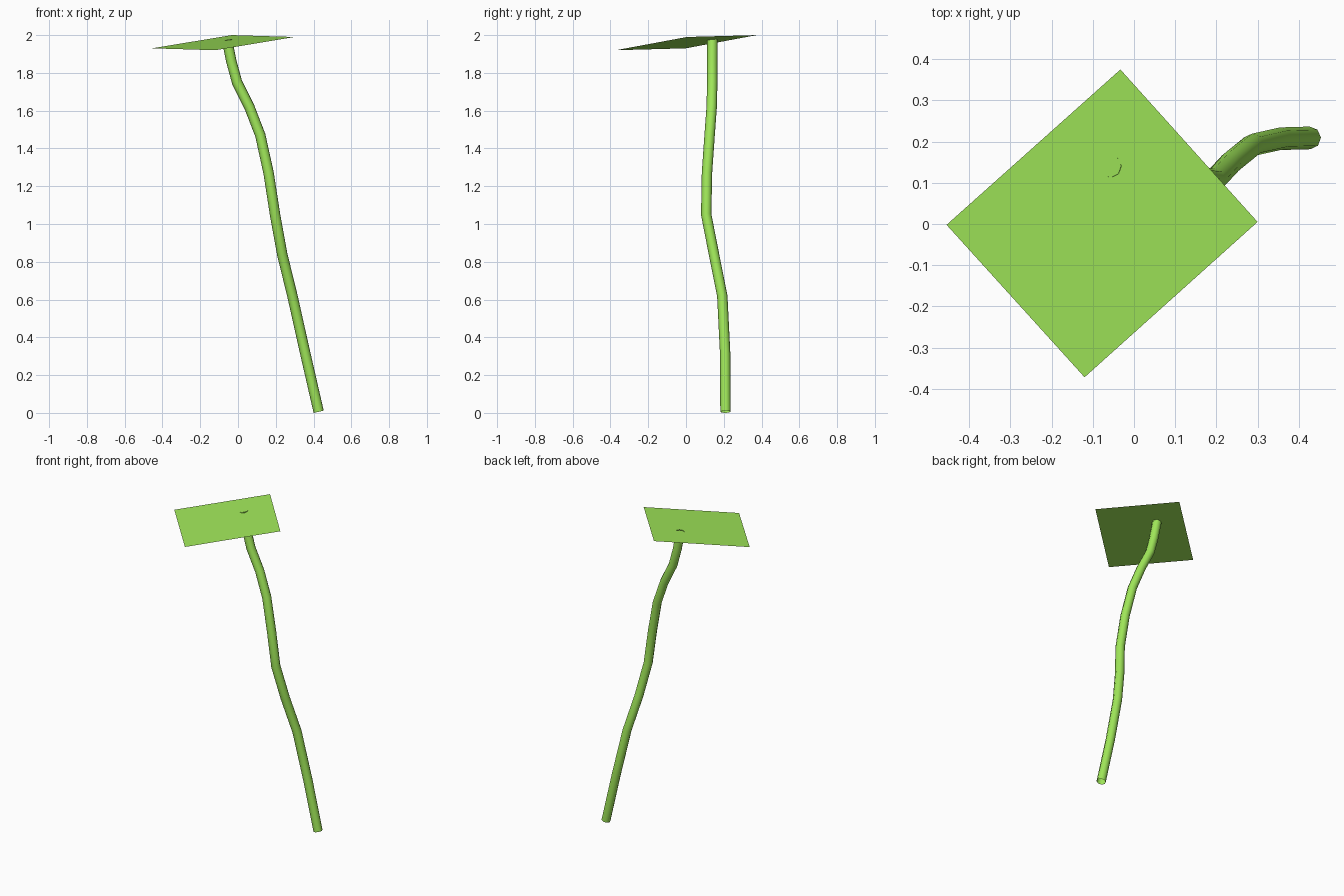
import bpy
from math import radians

cube = bpy.data.objects.get("Cube")
if cube:
    bpy.data.objects.remove(cube, do_unlink=True)


def make_material(name, color):
    mat = bpy.data.materials.new(name)
    mat.use_nodes = True
    mat.diffuse_color = color
    mat.node_tree.nodes["Principled BSDF"].inputs["Base Color"].default_value = color
    return mat


def add_object(name, data):
    obj = bpy.data.objects.new(name, data)
    bpy.context.collection.objects.link(obj)
    data.materials.append(leaf_green)
    return obj


leaf_green = make_material("leaf green", (0.35, 0.8, 0.1, 1))

# Leaf: one thin tilted sheet
corners = [(-0.455, -0.002, 1.93), (-0.12, -0.372, 1.92), (0.3, 0.005, 1.99), (-0.033, 0.375, 2)]
leaf_mesh = bpy.data.meshes.new("leaf")
leaf_mesh.from_pydata(corners, [], [range(len(corners))])
add_object("leaf", leaf_mesh)

# Stem: crooked, open, eight-sided tube from the ground up through the leaf
path = [
    (0.427, 0.209, 0.006), (0.355, 0.207, 0.32), (0.288, 0.192, 0.62),
    (0.234, 0.148, 0.84), (0.196, 0.107, 1.05), (0.162, 0.111, 1.27),
    (0.118, 0.125, 1.47), (0.06, 0.136, 1.62), (-0.005, 0.139, 1.75),
    (-0.035, 0.139, 1.86), (-0.058, 0.14, 1.975),
]
curve = bpy.data.curves.new("stem", "CURVE")
curve.dimensions = "3D"
curve.bevel_depth = 0.0275
curve.bevel_resolution = 2
spline = curve.splines.new("POLY")
spline.points.add(len(path) - 1)
for point, co in zip(spline.points, path):
    point.co = (*co, 1)
stem = add_object("stem", curve)

# Turn the stem into a mesh with round sides
bpy.ops.object.select_all(action="DESELECT")
stem.select_set(True)
bpy.context.view_layer.objects.active = stem
bpy.ops.object.convert(target="MESH")
bpy.ops.object.shade_smooth_by_angle(angle=radians(60))
